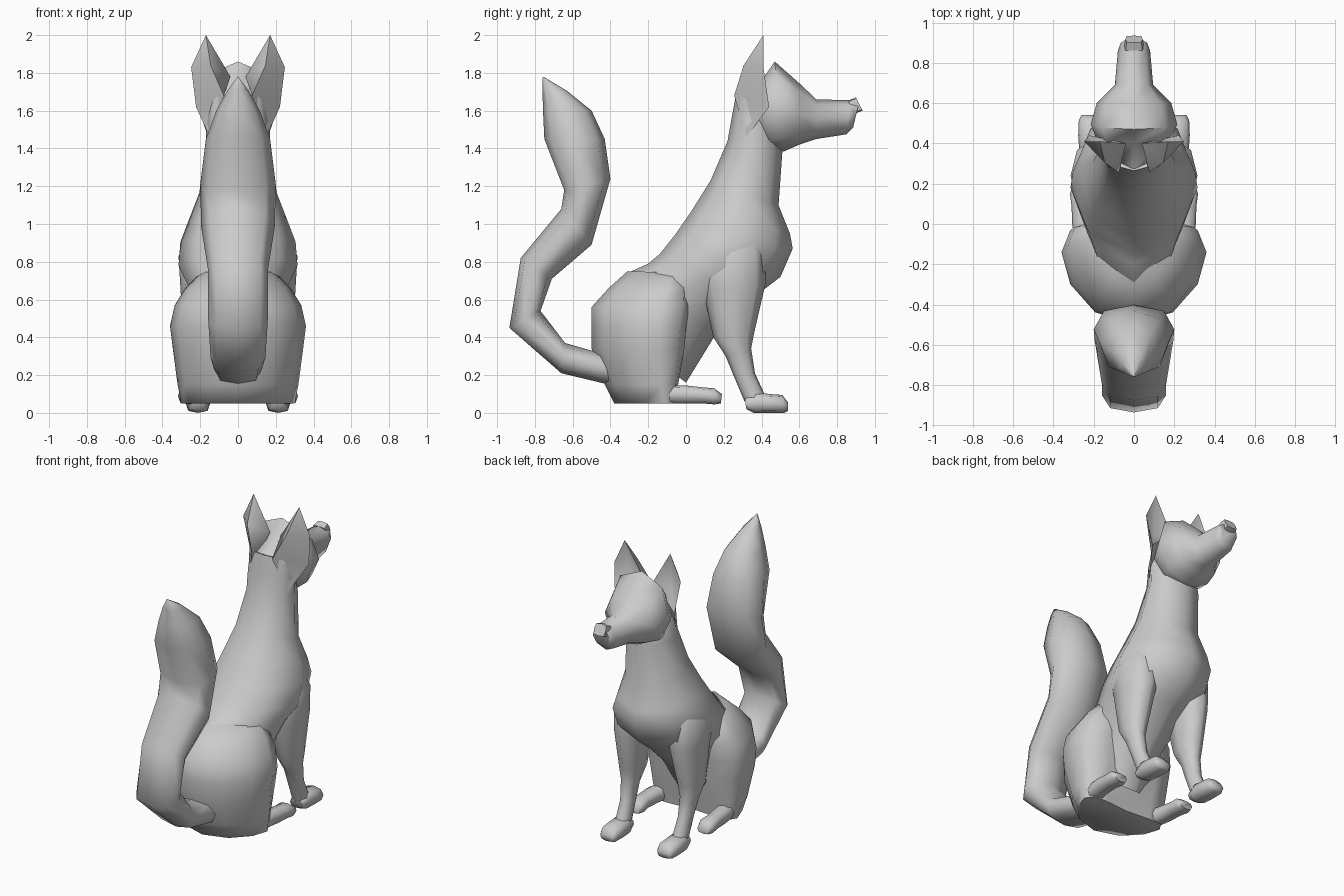
import bpy, bmesh, math
from mathutils import Vector


def finish(name, bm, mirror=False, angle=50):
    bmesh.ops.recalc_face_normals(bm, faces=bm.faces)
    me = bpy.data.meshes.new(name)
    bm.to_mesh(me)
    bm.free()
    ob = bpy.data.objects.new(name, me)
    bpy.context.collection.objects.link(ob)
    if mirror:
        ob.modifiers.new("Mirror", 'MIRROR').use_mirror_merge = False
    bpy.ops.object.select_all(action='DESELECT')
    ob.select_set(True)
    bpy.context.view_layer.objects.active = ob
    bpy.ops.object.shade_smooth_by_angle(angle=math.radians(angle))
    return ob


def loft(name, rings, sides=8, power=0.9, mirror=False, skew=0, angle=70):
    """Each ring: side-view points (y, z) and (y, z), half width, optional x.
    Skew pushes the sides of every ring towards +y."""
    bm = bmesh.new()
    loops = []
    for y1, z1, y2, z2, w, *cx in rings:
        mid = Vector((cx[0] if cx else 0, (y1 + y2) / 2, (z1 + z2) / 2))
        half = Vector((0, (y1 - y2) / 2, (z1 - z2) / 2))
        loop = []
        for i in range(sides):
            a = 2 * math.pi * i / sides
            c = math.copysign(abs(math.cos(a)) ** power, math.cos(a))
            s = math.copysign(abs(math.sin(a)) ** power, math.sin(a))
            loop.append(bm.verts.new(mid + half * c + Vector((w * s, skew * s * s, 0))))
        loops.append(loop)
    for a, b in zip(loops, loops[1:]):
        for i in range(sides):
            j = (i + 1) % sides
            bm.faces.new((a[i], a[j], b[j], b[i]))
    bm.faces.new(loops[0])
    bm.faces.new(loops[-1])
    return finish(name, bm, mirror, angle)


# Neck, chest and back
loft("torso", [
    (0.265, 1.69, 0.45, 1.62, 0.15), (0.245, 1.58, 0.48, 1.50, 0.17),
    (0.22, 1.44, 0.51, 1.38, 0.17),
    (0.13, 1.23, 0.49, 1.10, 0.205), (0.03, 1.07, 0.55, 0.95, 0.265),
    (-0.06, 0.94, 0.565, 0.87, 0.305), (-0.14, 0.84, 0.50, 0.72, 0.315),
    (-0.20, 0.79, 0.37, 0.62, 0.28), (-0.31, 0.74, 0.16, 0.42, 0.22),
    (-0.45, 0.50, 0.00, 0.16, 0.18)], power=1)

# Seated hips with both thighs
loft("haunches", [
    (-0.38, 0.05, -0.07, 0.05, 0.30), (-0.43, 0.15, -0.05, 0.15, 0.32),
    (-0.50, 0.34, -0.01, 0.34, 0.345), (-0.50, 0.46, 0.00, 0.46, 0.36),
    (-0.50, 0.56, 0.02, 0.58, 0.335), (-0.41, 0.66, 0.00, 0.66, 0.28),
    (-0.31, 0.75, -0.04, 0.73, 0.20)], sides=12, skew=0.11)

# Tail
loft("tail", [
    (-0.36, 0.30, -0.34, 0.14, 0.12), (-0.50, 0.33, -0.43, 0.155, 0.13),
    (-0.64, 0.37, -0.66, 0.21, 0.145), (-0.77, 0.54, -0.935, 0.45, 0.158),
    (-0.71, 0.71, -0.875, 0.82, 0.16), (-0.50, 0.89, -0.66, 1.08, 0.195),
    (-0.40, 1.24, -0.645, 1.18, 0.20), (-0.43, 1.45, -0.75, 1.45, 0.17),
    (-0.50, 1.60, -0.757, 1.60, 0.115), (-0.63, 1.705, -0.76, 1.71, 0.055),
    (-0.755, 1.78, -0.76, 1.775, 0.003)], power=0.85)

# Head and muzzle
loft("head", [
    (0.275, 1.69, 0.37, 1.46, 0.12), (0.40, 1.76, 0.46, 1.385, 0.19),
    (0.47, 1.86, 0.52, 1.385, 0.215), (0.60, 1.745, 0.60, 1.42, 0.185),
    (0.69, 1.66, 0.69, 1.45, 0.095), (0.87, 1.655, 0.85, 1.475, 0.08),
    (0.915, 1.64, 0.885, 1.51, 0.065)], power=0.95)

# Nose
loft("nose", [(0.86, 1.655, 0.88, 1.58, 0.05),
              (0.90, 1.67, 0.935, 1.60, 0.043)], power=0.5, angle=40)

# Ears: wide back shell growing out of the neck, rim and hollow front
bm = bmesh.new()
tip, outer, base, inner, back, low, neck, cup = [bm.verts.new(p) for p in (
    (0.17, 0.41, 2.0), (0.248, 0.41, 1.83), (0.222, 0.44, 1.62),
    (0.04, 0.40, 1.78), (0.145, 0.305, 1.84), (0.075, 0.255, 1.68),
    (0.15, 0.32, 1.46), (0.15, 0.37, 1.74))]
for f in ((tip, outer, back), (outer, base, low, back), (tip, back, inner),
          (back, low, inner), (tip, cup, outer), (outer, cup, base),
          (tip, inner, cup), (inner, base, cup), (base, neck, low),
          (low, neck, inner), (inner, neck, base)):
    bm.faces.new(f)
finish("ears", bm, mirror=True, angle=75)

# Front legs from shoulder to ankle
loft("front_legs", [
    (0.16, 1.02, 0.36, 1.00, 0.03, 0.17), (0.06, 0.80, 0.42, 0.86, 0.11, 0.205),
    (0.09, 0.65, 0.42, 0.68, 0.10, 0.205), (0.145, 0.40, 0.36, 0.42, 0.072, 0.218),
    (0.21, 0.30, 0.345, 0.34, 0.053, 0.22), (0.255, 0.19, 0.365, 0.21, 0.045, 0.215),
    (0.31, 0.06, 0.42, 0.09, 0.048, 0.212)], power=1, mirror=True)

# Front paws
loft("front_paws", [
    (0.31, 0.08, 0.32, 0.02, 0.045, 0.212), (0.38, 0.11, 0.36, 0.00, 0.06, 0.212),
    (0.44, 0.10, 0.44, 0.00, 0.065, 0.212), (0.51, 0.095, 0.52, 0.00, 0.062, 0.212),
    (0.54, 0.055, 0.54, 0.01, 0.048, 0.212)], power=0.7, mirror=True)

# Hind feet
loft("hind_feet", [
    (-0.15, 0.15, -0.15, 0.05, 0.055, 0.23), (0.00, 0.145, 0.00, 0.05, 0.052, 0.255),
    (0.09, 0.135, 0.09, 0.05, 0.05, 0.26), (0.15, 0.13, 0.15, 0.045, 0.058, 0.26),
    (0.19, 0.10, 0.185, 0.05, 0.045, 0.26)], power=0.7, mirror=True)
